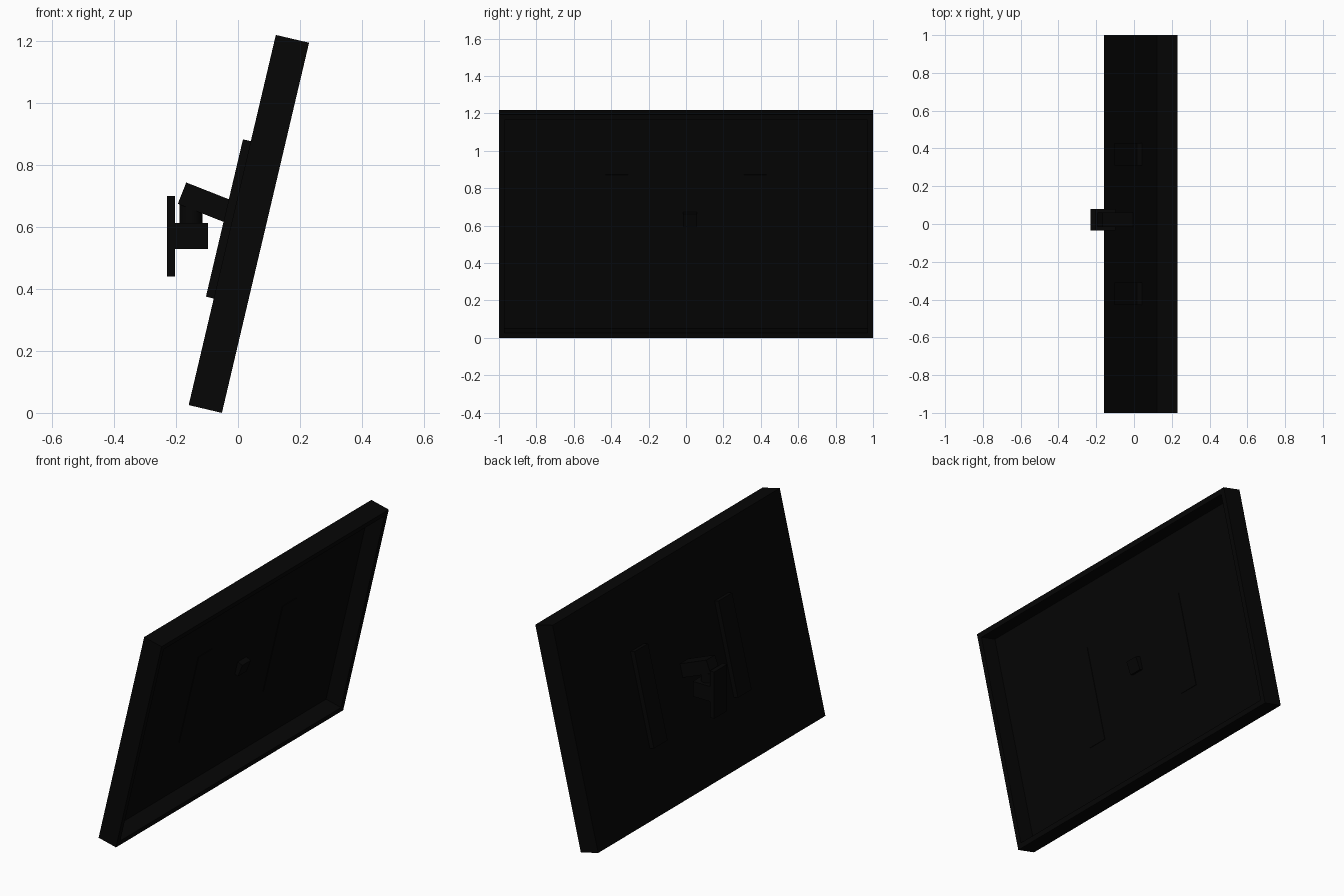
import bpy, bmesh, math
from mathutils import Matrix, Vector

cube = bpy.data.objects.get("Cube")
if cube:
    bpy.data.objects.remove(cube, do_unlink=True)

black = bpy.data.materials.new("matte_black")
black.use_nodes = True
black.diffuse_color = (0.0017, 0.0017, 0.0017, 1)
bsdf = black.node_tree.nodes["Principled BSDF"]
bsdf.inputs["Base Color"].default_value = (0.0017, 0.0017, 0.0017, 1)

TILT = math.radians(13.25)
WIDTH, HEIGHT, DEPTH = 2.0, 1.226, 0.11
BEZEL, RECESS = 0.04, 0.095

# Panel space: x points out of the screen, z runs up it, origin at the lower back edge
PANEL = Matrix.Translation((-0.159, 0, 0.0252)) @ Matrix.Rotation(TILT, 4, 'Y')


def finish(name, bm, matrix=Matrix()):
    mesh = bpy.data.meshes.new(name)
    bmesh.ops.recalc_face_normals(bm, faces=bm.faces)
    bm.to_mesh(mesh)
    bm.free()
    mesh.materials.append(black)
    obj = bpy.data.objects.new(name, mesh)
    obj.matrix_world = matrix
    bpy.context.collection.objects.link(obj)
    return obj


def box_mesh(low, high):
    low, high = Vector(low), Vector(high)
    bm = bmesh.new()
    bmesh.ops.create_cube(bm, size=1)
    bmesh.ops.scale(bm, vec=high - low, verts=bm.verts)
    bmesh.ops.translate(bm, vec=(low + high) / 2, verts=bm.verts)
    return bm


def box(name, low, high, matrix=Matrix()):
    return finish(name, box_mesh(low, high), matrix)


# Television body with the screen sunk deep inside a narrow bezel
bm = box_mesh((0, -WIDTH / 2, 0), (DEPTH, WIDTH / 2, HEIGHT))
front = max(bm.faces, key=lambda f: f.calc_center_median().x)
bmesh.ops.inset_region(bm, faces=[front], thickness=BEZEL)
screen = bmesh.ops.extrude_discrete_faces(bm, faces=[front])["faces"][0]
bmesh.ops.translate(bm, vec=(-RECESS, 0, 0), verts=screen.verts)
finish("television_body", bm, PANEL)

# Two upright mounting rails, passing just through the back panel
for side, y in (("right", -0.37), ("left", 0.37)):
    box(side + "_mounting_rail", (-0.026, y - 0.06, 0.353),
        (0.018, y + 0.06, 0.874), PANEL)

# Wall plate and the block it carries
MOUNT_Y = 0.022
box("wall_plate", (-0.229, MOUNT_Y - 0.057, 0.44), (-0.203, MOUNT_Y + 0.057, 0.70))
box("mount_block", (-0.204, MOUNT_Y - 0.057, 0.529), (-0.097, MOUNT_Y + 0.057, 0.613))

# Swivel post
bm = bmesh.new()
bmesh.ops.create_cone(bm, cap_ends=True, segments=24, radius1=0.037, radius2=0.037, depth=0.08)
post = finish("swivel_post", bm, Matrix.Translation((-0.152, MOUNT_Y, 0.645)))
bpy.context.view_layer.objects.active = post
post.select_set(True)
bpy.ops.object.shade_smooth_by_angle()

# Sloping arm from the post through the back of the television
ARM = Matrix.Translation((-0.194, MOUNT_Y, 0.674)) @ Matrix.Rotation(math.radians(21.5), 4, 'Y')
box("tilt_arm", (0, -0.038, 0), (0.22, 0.038, 0.074), ARM)
